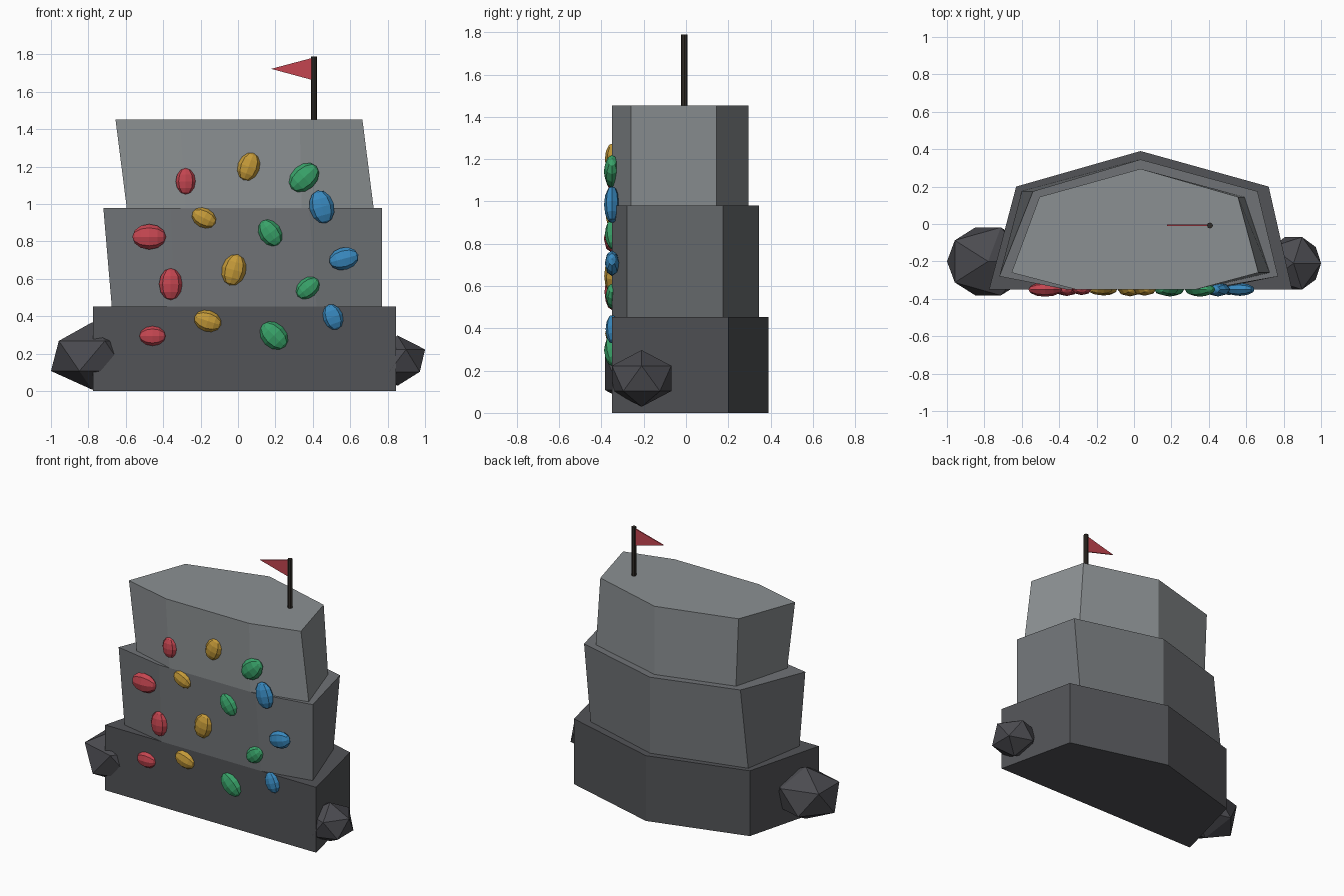
import bpy, bmesh, math
from mathutils import Matrix, Vector

if "Cube" in bpy.data.objects:
    bpy.data.objects.remove(bpy.data.objects["Cube"])


def mat(name, rgb):
    m = bpy.data.materials.new(name)
    m.diffuse_color = (*rgb, 1)
    m.use_nodes = True
    m.node_tree.nodes["Principled BSDF"].inputs["Base Color"].default_value = m.diffuse_color
    return m


def finish(name, bm, material):
    bmesh.ops.recalc_face_normals(bm, faces=bm.faces)
    me = bpy.data.meshes.new(name)
    bm.to_mesh(me)
    bm.free()
    me.materials.append(material)
    ob = bpy.data.objects.new(name, me)
    bpy.context.collection.objects.link(ob)
    return ob


def loft(name, lower, upper, material):
    """Closed solid between two matching outlines."""
    bm = bmesh.new()
    a = [bm.verts.new(p) for p in lower]
    b = [bm.verts.new(p) for p in upper]
    n = len(a)
    bm.faces.new(a[::-1])
    bm.faces.new(b)
    for i in range(n):
        j = (i + 1) % n
        bm.faces.new((a[i], a[j], b[j], b[i]))
    return finish(name, bm, material)


def rock_layer(name, z0, z1, ys, xs0, xs1, material):
    loft(name, [(x, y, z0) for x, y in zip(xs0, ys)],
         [(x, y, z1) for x, y in zip(xs1, ys)], material)


dark = mat("dark_rock", (0.085, 0.087, 0.095))
mid = mat("mid_rock", (0.16, 0.17, 0.18))
light = mat("light_rock", (0.26, 0.28, 0.29))
boulder_mat = mat("boulder_rock", (0.07, 0.07, 0.08))
wood = mat("pole_brown", (0.03, 0.025, 0.02))
red = mat("red", (0.55, 0.06, 0.08))
gold = mat("gold", (0.55, 0.32, 0.04))
green = mat("green", (0.04, 0.36, 0.14))
blue = mat("blue", (0.04, 0.25, 0.52))

# Three stacked rock layers, each leaning slightly
base_x = (-0.775, 0.845, 0.72, 0.035, -0.63)
rock_layer("base_rock", 0, 0.453, (-0.35, -0.35, 0.2, 0.39, 0.2),
           base_x, base_x, dark)
rock_layer("middle_rock", 0.453, 0.98,
           (-0.28, -0.35, -0.35, -0.28, 0.175, 0.345, 0.175),
           (-0.675, -0.34, 0.42, 0.77, 0.61, 0.035, -0.6),
           (-0.72, -0.36, 0.38, 0.77, 0.66, 0.035, -0.54), mid)
rock_layer("top_rock", 0.98, 1.453,
           (-0.26, -0.35, -0.35, -0.26, 0.145, 0.295, 0.145),
           (-0.595, -0.28, 0.34, 0.725, 0.59, 0.035, -0.485),
           (-0.655, -0.31, 0.33, 0.665, 0.556, 0.035, -0.505), light)

# Boulders at the foot of the wall
for name, c, s in (("left_boulder", (-0.78, -0.2, 0.188), (0.246, 0.214, 0.18)),
                   ("right_boulder", (0.853, -0.21, 0.163), (0.1645, 0.165, 0.134))):
    bm = bmesh.new()
    bmesh.ops.create_icosphere(bm, subdivisions=1, radius=1,
                               matrix=Matrix.Translation(c) @ Matrix.Diagonal((*s, 1)))
    finish(name, bm, boulder_mat)

# Climbing holds: x, z, half length, half width, tilt in degrees
holds = {
    "red": (red, [(-0.28, 1.122, 0.07, 0.053, 0), (-0.475, 0.825, 0.09, 0.068, 90),
                  (-0.36, 0.572, 0.085, 0.062, 0), (-0.457, 0.295, 0.07, 0.053, 90)]),
    "gold": (gold, [(0.057, 1.2, 0.077, 0.059, 20), (-0.182, 0.926, 0.068, 0.052, 117),
                    (-0.022, 0.648, 0.085, 0.065, 15), (-0.162, 0.375, 0.074, 0.057, 108)]),
    "green": (green, [(0.353, 1.142, 0.09, 0.068, 48), (0.172, 0.846, 0.077, 0.059, -35),
                      (0.373, 0.552, 0.07, 0.053, 50), (0.192, 0.297, 0.085, 0.066, -45)]),
    "blue": (blue, [(0.448, 0.985, 0.09, 0.066, -15), (0.566, 0.708, 0.08, 0.06, 75),
                    (0.508, 0.396, 0.07, 0.053, -20)]),
}
for colour, (m, items) in holds.items():
    for i, (x, z, length, width, tilt) in enumerate(items, 1):
        bm = bmesh.new()
        mx = (Matrix.Translation((x, -0.35, z))
              @ Matrix.Rotation(math.radians(tilt), 4, 'Y')
              @ Matrix.Diagonal((width, width * 0.57, length, 1)))
        bmesh.ops.create_uvsphere(bm, u_segments=8, v_segments=6, radius=1, matrix=mx)
        finish(f"{colour}_hold_{i}", bm, m)

# Flag pole
bm = bmesh.new()
bmesh.ops.create_cone(bm, cap_ends=True, segments=8, radius1=0.016, radius2=0.016,
                      depth=0.36, matrix=Matrix.Translation((0.406, -0.008, 1.61)))
finish("flag_pole", bm, wood)

# Pennant
outline = [(0.392, 1.665), (0.392, 1.78), (0.177, 1.723)]
loft("flag", [(x, -0.012, z) for x, z in outline],
     [(x, -0.004, z) for x, z in outline], red)
